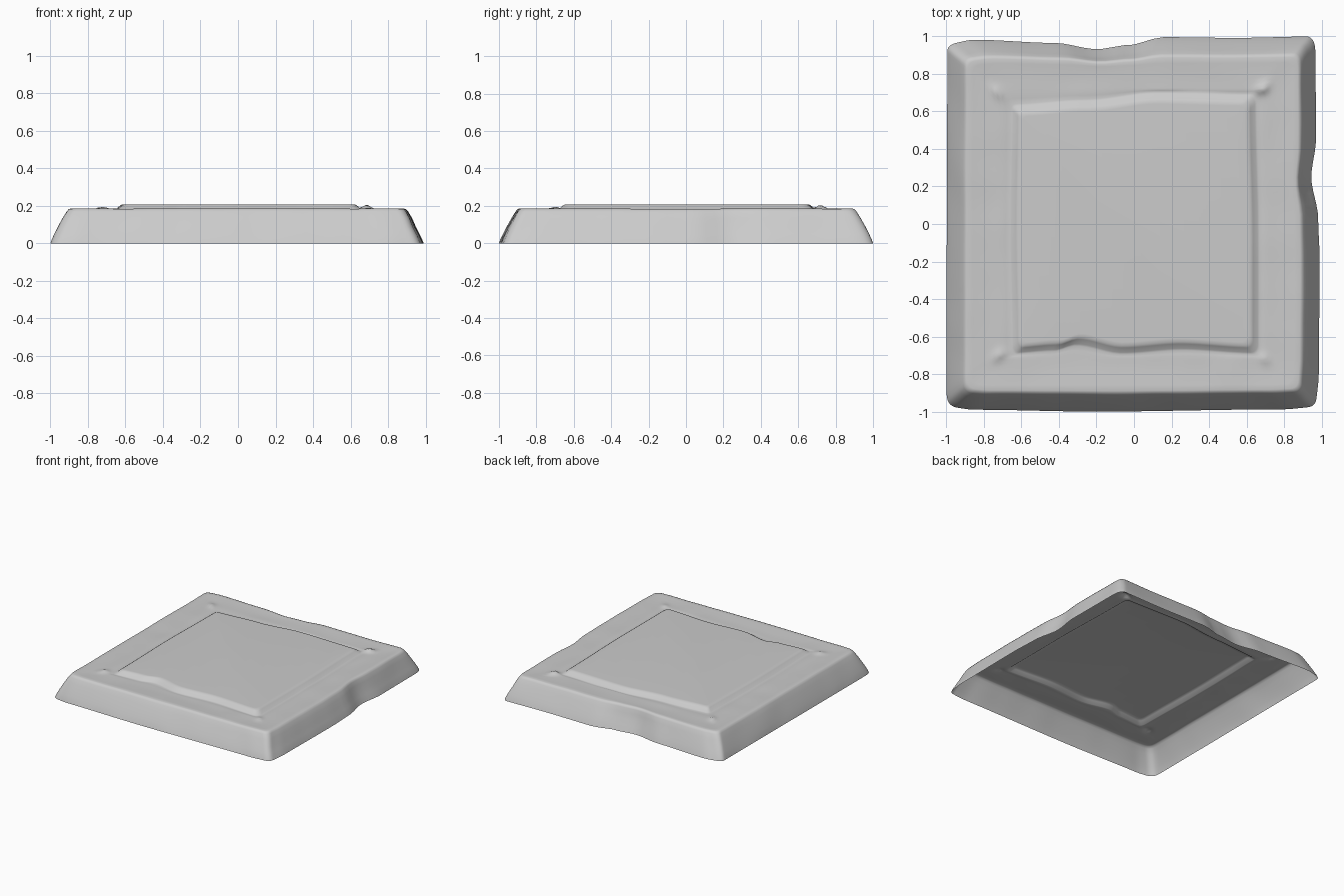
import bpy, bmesh, math
from mathutils import Vector, noise

if "Cube" in bpy.data.objects:
    bpy.data.objects.remove(bpy.data.objects["Cube"], do_unlink=True)

STEPS = 56  # samples along each side

# Worn edge offsets along each side: (position, outward push)
OUTER = {
    "left": [(-1, -.01), (-.9, 0), (1, -.005)],
    "right": [(-1, -.02), (-.8, -.005), (-.2, 0), (.03, -.008), (.25, -.045), (.45, -.02), (.9, -.022), (1, -.03)],
    "front": [(-1, -.025), (-.85, -.01), (-.2, 0), (.8, -.012), (1, -.025)],
    "back": [(-1, -.04), (-.85, -.018), (-.42, -.035), (-.2, -.068), (-.02, -.045), (.17, -.004), (.55, -.008), (1, 0)],
}
INNER = {
    "left": [(-1, -.01), (0, 0), (1, -.01)],
    "right": [(-1, .01), (-.1, .01), (1, -.005)],
    "front": [(-1, .03), (-.65, .015), (-.47, -.015), (-.1, .03), (.4, .01), (1, .03)],
    "back": [(-1, -.025), (-.4, 0), (.2, .04), (1, .03)],
}
# Raised chips near the corners: x, y, height
CHIPS = [(.69, .72, .024), (-.73, .7, .014), (-.72, -.7, .014), (.7, -.72, .01)]


def smooth_value(points, t):
    for (a, va), (b, vb) in zip(points, points[1:]):
        if t <= b:
            s = max(0, (t - a) / (b - a))
            return va + (vb - va) * s * s * (3 - 2 * s)
    return points[-1][1]


def unit_outline(r=.05):
    """Rounded unit square, sampled more densely at its corners."""
    pts = []
    for k in range(4):
        for i in range(STEPS):
            t = math.sin(math.pi / 2 * (2 * i / STEPS - 1))
            p = Vector((t, -1))
            q = Vector([max(r - 1, min(1 - r, c)) for c in p])
            d = p - q
            p = q + d.normalized() * r
            for _ in range(k):
                p = Vector((-p.y, p.x))
            pts.append(p)
    return pts


def ring(bm, half, z, weight, sides, rough):
    verts = []
    for p in unit_outline():
        u, v = p
        px = smooth_value(sides["right" if u > 0 else "left"], v)
        py = smooth_value(sides["back" if v > 0 else "front"], u)
        x = u * half + math.copysign(abs(u) ** 8, u) * px * weight
        y = v * half + math.copysign(abs(v) ** 8, v) * py * weight
        n = noise.noise(Vector((x * 5, y * 5, 0)))
        h = z + rough * n
        if half < .86:
            h += sum(c * math.exp(-((x - a) ** 2 + (y - b) ** 2) / .0009) for a, b, c in CHIPS)
        slide = 1 + rough * 1.2 * noise.noise(Vector((x * 4, y * 4, 3)))
        verts.append(bm.verts.new((x * slide - (.01 if z < .1 else .005) * (u > 0), y * slide, h)))
    return verts


# Profile from the bottom lip up to the raised centre: half size, z, wear, roughness
WALL = [(1, 0, 1, 0), (.993, .018, 1, .002), (.978, .05, .95, .003), (.957, .09, .9, .004),
        (.932, .135, .75, .004), (.912, .168, .6, .003), (.902, .181, .55, .002), (.89, .185, .55, .002)]
BORDER = [(.86, .183, .3, .003), (.8, .181, 0, .004), (.77, .18, 0, .004), (.745, .18, 0, .004),
          (.725, .18, 0, .004), (.705, .18, .3, .004), (.685, .179, .7, .003)]
PLATEAU = [(.665, .177, 1, .002), (.654, .18, 1, .001), (.63, .2, 1, .001), (.618, .207, 1, 0), (.6, .208, 1, 0)]

bm = bmesh.new()
rings = [ring(bm, h, z, w, OUTER if h > .81 else INNER, r) for h, z, w, r in WALL + BORDER + PLATEAU]
for low, high in zip(rings, rings[1:]):
    n = len(low)
    for i in range(n):
        j = (i + 1) % n
        bm.faces.new((low[i], low[j], high[j], high[i]))
bm.faces.new(rings[-1])

# Open-bottomed stone slab
mesh = bpy.data.meshes.new("stone_slab")
bm.to_mesh(mesh)
bm.free()
slab = bpy.data.objects.new("stone_slab", mesh)
bpy.context.collection.objects.link(slab)

grey = bpy.data.materials.new("stone grey")
grey.use_nodes = True
colour = (.6, .6, .6, 1)
grey.diffuse_color = colour
grey.node_tree.nodes["Principled BSDF"].inputs["Base Color"].default_value = colour
mesh.materials.append(grey)

bpy.context.view_layer.objects.active = slab
slab.select_set(True)
bpy.ops.object.shade_smooth_by_angle(angle=math.radians(50))
